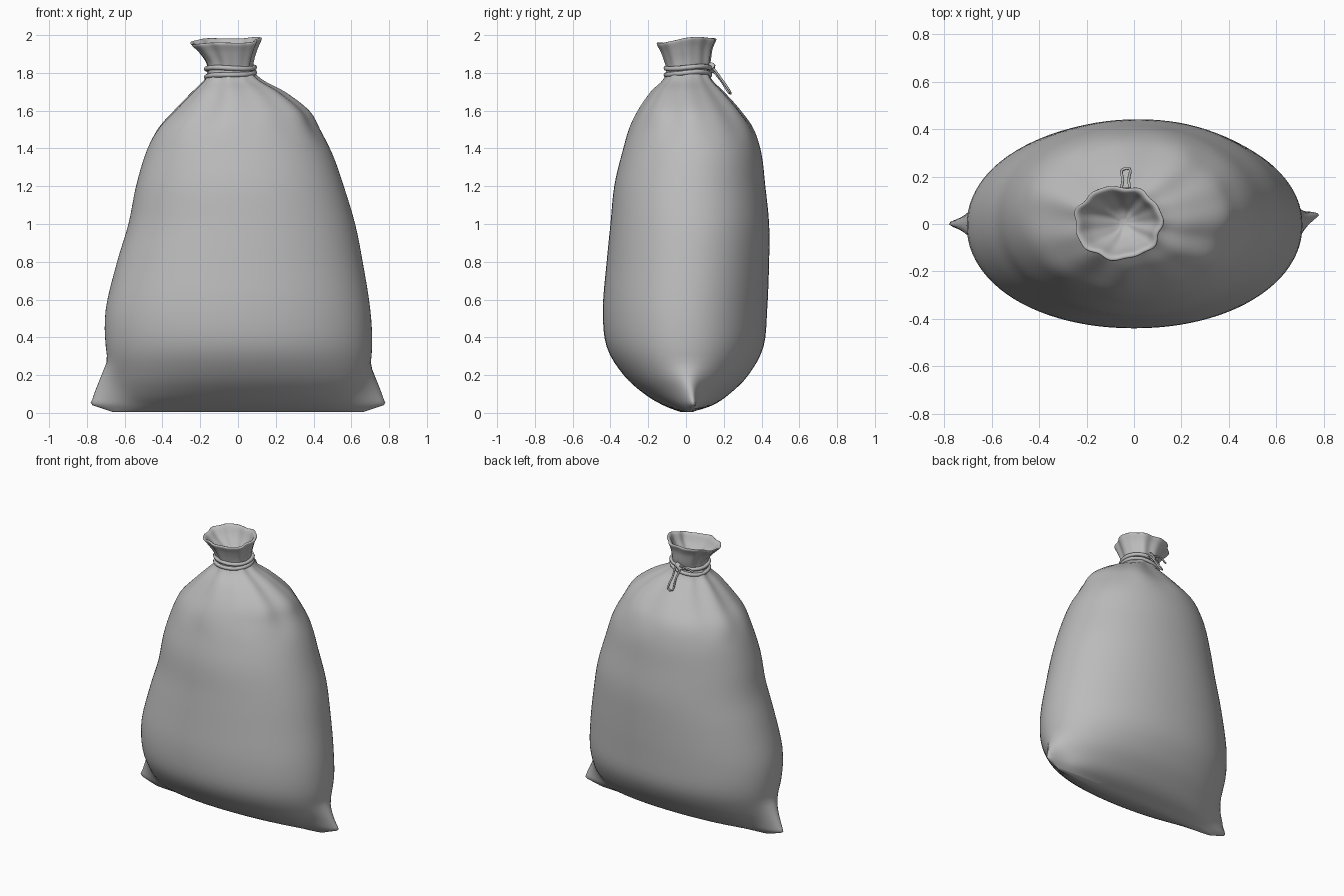
import bpy, bmesh, math
from mathutils import Vector

old = bpy.data.objects.get("Cube")
if old:
    bpy.data.objects.remove(old, do_unlink=True)

SIDES = 96    # points around the sack
STEPS = 4     # rings between two profile rows


def make_material(name, value):
    mat = bpy.data.materials.new(name)
    mat.use_nodes = True
    color = (value, value, value, 1)
    mat.diffuse_color = color
    mat.node_tree.nodes["Principled BSDF"].inputs["Base Color"].default_value = color
    return mat


cloth = make_material("grey cloth", 0.5)


def clamp(value):
    return max(0.0, min(1.0, value))


def catmull(p0, p1, p2, p3, t):
    """Smooth interpolation between the rows p1 and p2."""
    return [b + 0.5 * t * (c - a + t * (2 * a - 5 * b + 4 * c - d + t * (3 * (b - c) + d - a)))
            for a, b, c, d in zip(p0, p1, p2, p3)]


# Sack profile from the bottom seam to the inside of the mouth:
# height, right edge, left edge, front edge, back edge
profile = [
    (0.005, -.58, .58, -.03, .03),
    (0.04, -.61, .62, -.12, .14),
    (0.10, -.64, .65, -.22, .23),
    (0.20, -.67, .69, -.33, .33),
    (0.35, -.70, .71, -.42, .41),
    (0.55, -.70, .70, -.44, .43),
    (0.80, -.64, .66, -.42, .44),
    (1.00, -.58, .62, -.4, .44),
    (1.20, -.54, .56, -.38, .42),
    (1.37, -.49, .5, -.34, .4),
    (1.50, -.43, .43, -.3, .36),
    (1.60, -.34, .37, -.25, .29),
    (1.70, -.24, .24, -.18, .2),
    (1.76, -.18, .13, -.12, .14),
    (1.81, -.16, .08, -.1, .12),
    (1.86, -.17, .08, -.11, .13),
    (1.92, -.21, .1, -.13, .14),
    (1.965, -.25, .12, -.15, .16),
    (1.965, -.23, .1, -.13, .14),
    (1.91, -.18, .07, -.1, .11),
    (1.85, -.1, .01, -.05, .06),
    (1.83, -.06, -.03, -.01, .02),
]


def sack_point(row, angle):
    z, x0, x1, y0, y1 = row
    c, s = math.cos(angle), math.sin(angle)
    # gathered folds fade out down the shoulders
    gather = clamp((z - 1.4) / 0.3)
    fold = 1 + 0.03 * gather * (math.sin(7 * angle + 0.5) + 0.7 * math.sin(11 * angle + 2))
    x = (x0 + x1) / 2 + (x1 - x0) / 2 * math.copysign(abs(c) ** 0.96, c) * fold
    y = (y0 + y1) / 2 + (y1 - y0) / 2 * math.copysign(abs(s) ** 0.96, s) * fold
    # pinched corners at both ends of the bottom seam
    reach = 0.785 - 0.4 * max(0, z - 0.045) - 3 * max(0, 0.045 - z)
    edge = x1 if c > 0 else -x0
    pull = max(0, reach - edge) * math.exp(-(y / (0.03 + 0.25 * z)) ** 2)
    if z < 0.4 and abs(c) > 0.5:
        x += math.copysign(pull, c)
        if c > 0:
            y += 0.25 * pull
    # uneven, tilted mouth
    mouth = clamp((z - 1.85) / 0.11)
    z += mouth * (0.014 * s + 0.01 * c + 0.006 * math.sin(3 * angle + 1))
    return x, y, z


def build_sack():
    rows = []
    last = len(profile) - 1
    for i in range(last):
        around = [profile[max(0, min(last, i + k))] for k in (-1, 0, 1, 2)]
        rows += [catmull(*around, step / STEPS) for step in range(STEPS)]
    rows.append(profile[last])

    bm = bmesh.new()
    rings = [[bm.verts.new(sack_point(row, math.tau * j / SIDES)) for j in range(SIDES)]
             for row in rows]
    for low, high in zip(rings, rings[1:]):
        for j in range(SIDES):
            k = (j + 1) % SIDES
            bm.faces.new((low[j], low[k], high[k], high[j]))
    bm.faces.new(rings[0][::-1])
    bm.faces.new(rings[-1])
    mesh = bpy.data.meshes.new("sack")
    bm.to_mesh(mesh)
    bm.free()
    mesh.materials.append(cloth)
    mesh.shade_smooth()
    obj = bpy.data.objects.new("sack", mesh)
    bpy.context.collection.objects.link(obj)


def cord(name, points, radius, closed=False):
    curve = bpy.data.curves.new(name, "CURVE")
    curve.dimensions = "3D"
    curve.bevel_depth = radius
    curve.bevel_resolution = 2
    curve.resolution_u = 4
    curve.use_fill_caps = True
    spline = curve.splines.new("BEZIER")
    spline.bezier_points.add(len(points) - 1)
    for bez, co in zip(spline.bezier_points, points):
        bez.co = co
        bez.handle_left_type = bez.handle_right_type = "AUTO"
    spline.use_cyclic_u = closed
    curve.materials.append(cloth)
    obj = bpy.data.objects.new(name, curve)
    bpy.context.collection.objects.link(obj)


def neck_loop(name, height, tilt):
    points = []
    for j in range(16):
        a = math.tau * j / 16
        points.append((-0.04 + 0.128 * math.cos(a), 0.01 + 0.116 * math.sin(a),
                       height + tilt * math.cos(a) + 0.006 * math.sin(2 * a)))
    cord(name, points, 0.013, True)


build_sack()

# Cord wound twice round the neck
neck_loop("upper_cord", 1.825, 0.004)
neck_loop("lower_cord", 1.79, 0.012)

# Knot and hanging bow at the back
knot = Vector((-0.035, 0.135, 1.83))
cord("knot", [knot + Vector((-0.02, 0, -0.02)), knot, knot + Vector((0.02, 0, 0.01))], 0.018)
cord("hanging_bow", [knot, knot + Vector((-0.012, 0.05, -0.07)), knot + Vector((0, 0.1, -0.14)),
                     knot + Vector((0.012, 0.05, -0.06))], 0.006, True)
cord("loose_end", [knot, knot + Vector((-0.06, 0.015, 0.01)),
                   knot + Vector((-0.12, 0.005, -0.01))], 0.006)
